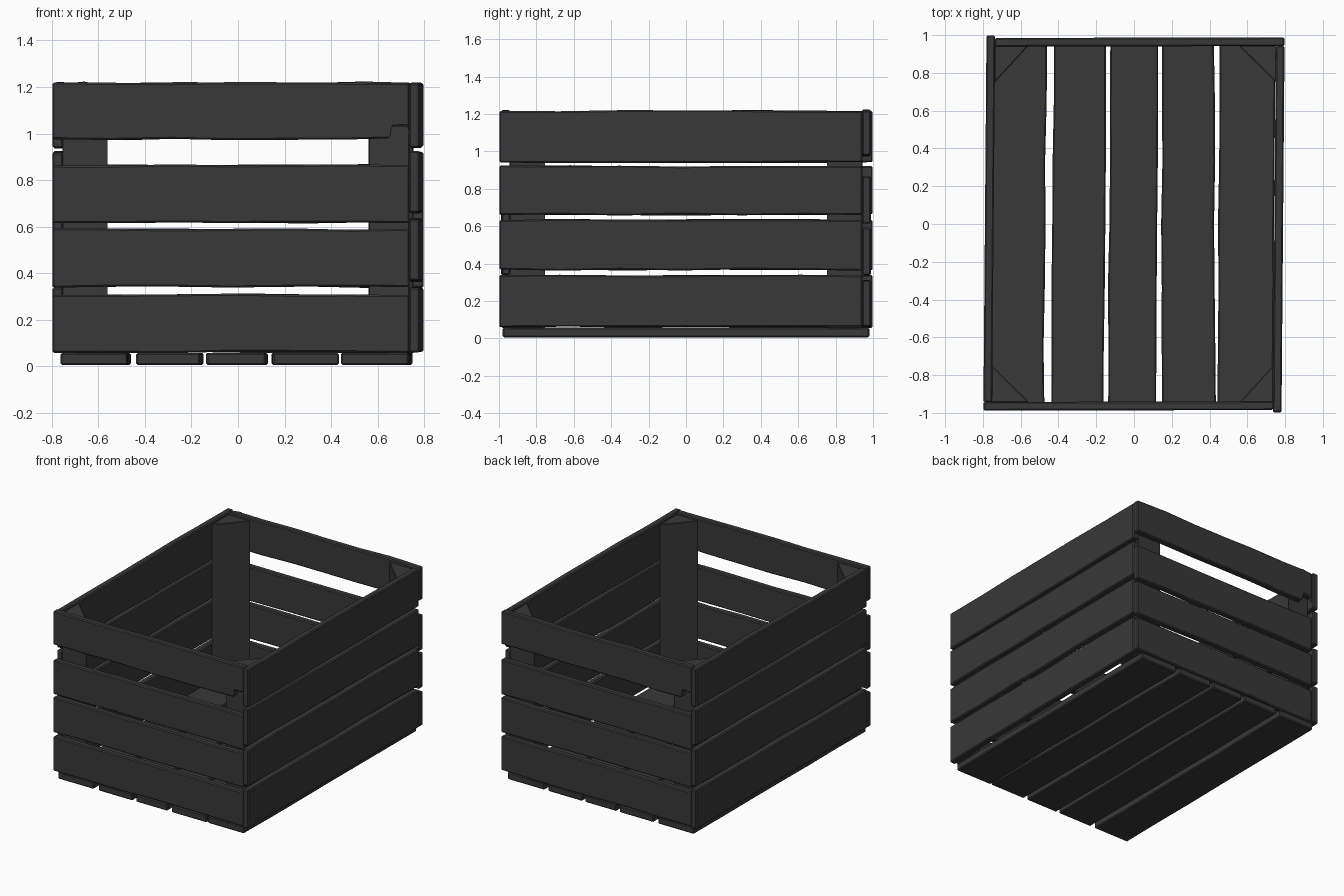
import bpy, bmesh, random
from mathutils import Vector as V, Matrix
from math import pi

if "Cube" in bpy.data.objects:
    bpy.data.objects.remove(bpy.data.objects["Cube"])

random.seed(4)
wood = bpy.data.materials.new("dark_wood")
wood.diffuse_color = (0.04, 0.04, 0.04, 1)
wood.use_nodes = True
wood.node_tree.nodes["Principled BSDF"].inputs["Base Color"].default_value = wood.diffuse_color
HALF_TURN = Matrix.Rotation(pi, 4, 'Z')


def finish(name, bm, turned=False, bevel=0.007):
    if turned:
        bm.transform(HALF_TURN)
    bmesh.ops.recalc_face_normals(bm, faces=bm.faces)
    me = bpy.data.meshes.new(name)
    bm.to_mesh(me)
    bm.free()
    me.materials.append(wood)
    ob = bpy.data.objects.new(name, me)
    bpy.context.collection.objects.link(ob)
    mod = ob.modifiers.new("worn_edges", 'BEVEL')
    mod.width = bevel
    mod.segments = 1
    mod.limit_method = 'ANGLE'
    mod.angle_limit = 0.7


def slat(name, a, b, across, thick, turned=False, notch=False):
    """Hand-cut board from a to b; across and thick are half-size vectors."""
    a, b, across, thick = V(a), V(b), V(across), V(thick)
    stations = [(i / 6, 0) for i in range(7)]
    if notch:  # chipped lower corner near the far end
        stations = stations[:-1] + [(0.945, 0), (0.95, 0.055), (0.995, 0.055), (1, 0)]
    unit = across.normalized()
    bm = bmesh.new()
    rings = []
    for t, rise in stations:
        p = a.lerp(b, t)
        lo = -across + unit * (rise + random.uniform(-0.004, 0.004))
        hi = across + unit * random.uniform(-0.004, 0.004)
        rings.append([bm.verts.new(p + o) for o in
                      (lo - thick, hi - thick, hi + thick, lo + thick)])
    for r, s in zip(rings, rings[1:]):
        for k in range(4):
            bm.faces.new((r[k], r[(k + 1) % 4], s[(k + 1) % 4], s[k]))
    bm.faces.new(rings[0])
    bm.faces.new(rings[-1])
    finish(name, bm, turned)


def post(name, points, z0, z1, turned):
    """Triangular corner post."""
    bm = bmesh.new()
    f = bm.faces.new([bm.verts.new((x, y, z0)) for x, y in points])
    ext = bmesh.ops.extrude_face_region(bm, geom=[f])
    bmesh.ops.translate(bm, vec=(0, 0, z1 - z0),
                        verts=[v for v in ext['geom'] if isinstance(v, bmesh.types.BMVert)])
    finish(name, bm, turned, 0.004)


end_rows = [(0.06, 0.31), (0.34, 0.59), (0.615, 0.865), (0.975, 1.22)]
side_rows = [(0.06, 0.338), (0.366, 0.635), (0.66, 0.922), (0.94, 1.217)]

# Walls overlap pinwheel fashion, so each pair is a half turn of the other
for turned, end, side in ((False, "front", "left"), (True, "back", "right")):
    for i, (z0, z1) in enumerate(end_rows):
        z, h = (z0 + z1) / 2, (z1 - z0) / 2
        slat(f"{end}_slat_{i + 1}", (-0.797, -0.965, z), (0.737, -0.962, z),
             (0, 0, h), (0, 0.023, 0), turned, i == 3)
    for i, (z0, z1) in enumerate(side_rows):
        z, h = (z0 + z1) / 2, (z1 - z0) / 2
        slat(f"{side}_slat_{i + 1}", (-0.774, -0.943, z), (-0.758, 0.998, z),
             (0, 0, h), (0.023, 0, 0), turned)
    post(f"{end}_post_a", [(0.737, -0.943), (0.737, -0.75), (0.56, -0.943)],
         0.055, 1.2, turned)
    post(f"{end}_post_b", [(-0.755, -0.943), (-0.557, -0.943), (-0.752, -0.75)],
         0.055, 1.2, turned)

# Floor boards: (left, right) at the front, then at the back
floor = [(-0.76, -0.48, -0.75, -0.46), (-0.44, -0.165, -0.425, -0.145),
         (-0.145, 0.125, -0.12, 0.125), (0.155, 0.425, 0.14, 0.43),
         (0.44, 0.735, 0.455, 0.745)]
for i, (l0, r0, l1, r1) in enumerate(floor):
    slat(f"floor_board_{i + 1}", ((l0 + r0) / 2, -0.98, 0.032), ((l1 + r1) / 2, 0.98, 0.032),
         ((r0 - l0 + r1 - l1) / 4, 0, 0), (0, 0, 0.026))
